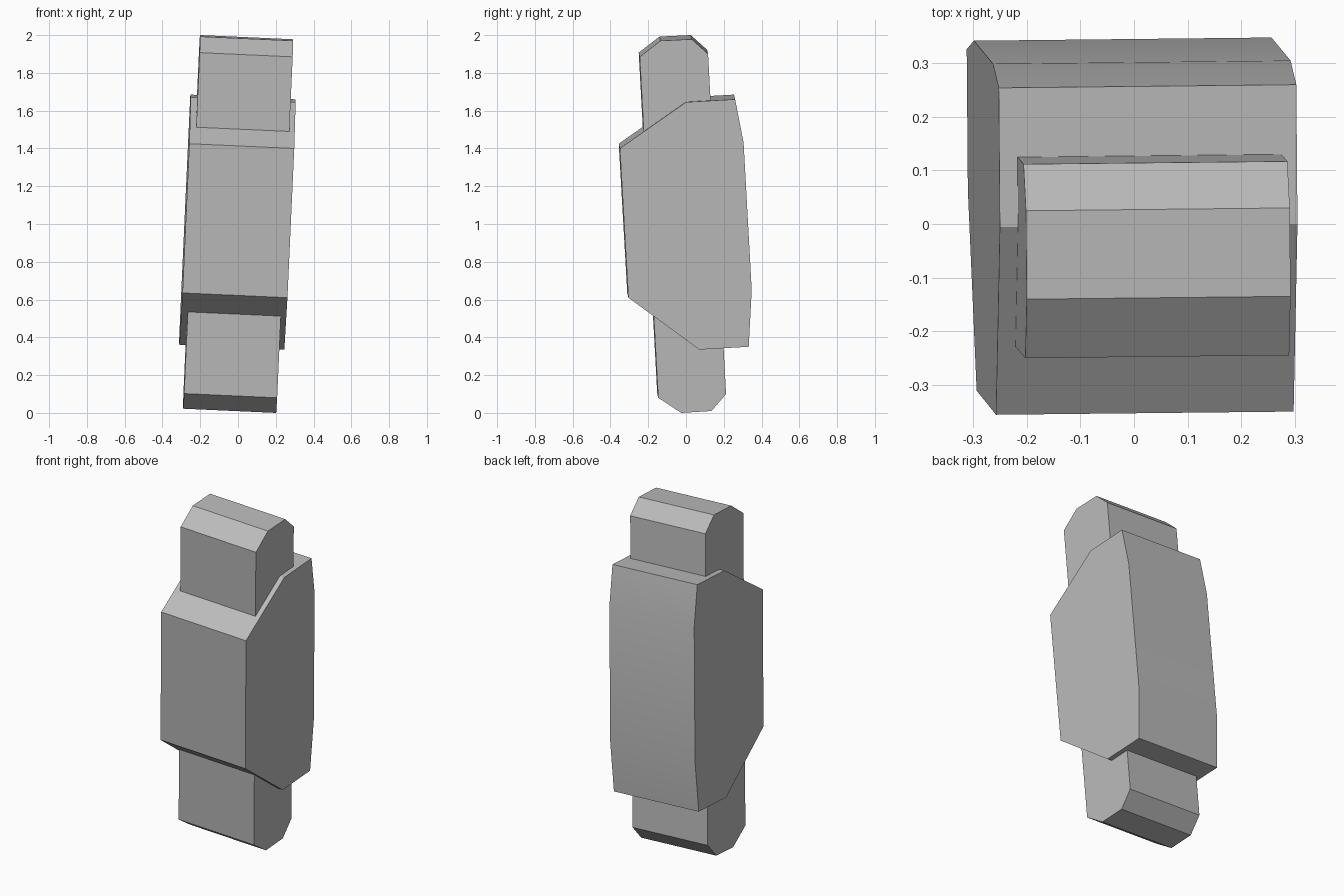
import bpy
import bmesh
from math import radians
from mathutils import Vector

cube = bpy.data.objects.get("Cube")
if cube:
    bpy.data.objects.remove(cube, do_unlink=True)

grey = bpy.data.materials.new("mid grey")
grey.use_nodes = True
grey.diffuse_color = (0.5, 0.5, 0.5, 1)
grey.node_tree.nodes["Principled BSDF"].inputs["Base Color"].default_value = (0.5, 0.5, 0.5, 1)

# Direction across the slightly tilted model, from its right to its left
ACROSS = Vector((0.555, 0.006, -0.025)).normalized()


def prism(name, profile, anchor_x, width):
    """Extrude a (y, z) outline of the left face across the model.
    anchor_x is where the left face meets y = 0, z = 0."""
    bm = bmesh.new()
    verts = []
    for y, z in profile:
        x = anchor_x - (ACROSS.y * y + ACROSS.z * z) / ACROSS.x
        verts.append(bm.verts.new((x, y, z)))
    face = bm.faces.new(verts)
    grown = bmesh.ops.extrude_face_region(bm, geom=[face])["geom"]
    moved = [g for g in grown if isinstance(g, bmesh.types.BMVert)]
    bmesh.ops.translate(bm, verts=moved, vec=-ACROSS * width)
    bmesh.ops.recalc_face_normals(bm, faces=bm.faces)
    mesh = bpy.data.meshes.new(name)
    bm.to_mesh(mesh)
    bm.free()
    mesh.materials.append(grey)
    obj = bpy.data.objects.new(name, mesh)
    bpy.context.collection.objects.link(obj)
    bpy.ops.object.select_all(action="DESELECT")
    obj.select_set(True)
    bpy.context.view_layer.objects.active = obj
    bpy.ops.object.shade_smooth_by_angle(angle=radians(20))
    return obj


# Wide outer block with sloped front corners and a gently bowed back
prism("outer_block", [
    (-0.35, 1.40), (0.0, 1.645), (0.26, 1.66), (0.305, 1.43),
    (0.348, 0.65), (0.332, 0.35), (0.07, 0.335), (-0.305, 0.61),
], 0.231, 0.556)

# Narrower chamfered bar running through the block
prism("inner_bar", [
    (-0.245, 1.885), (-0.135, 1.97), (0.03, 1.978), (0.117, 1.90),
    (0.212, 0.10), (0.135, 0.01), (-0.025, 0.0), (-0.147, 0.08),
], 0.202, 0.493)
